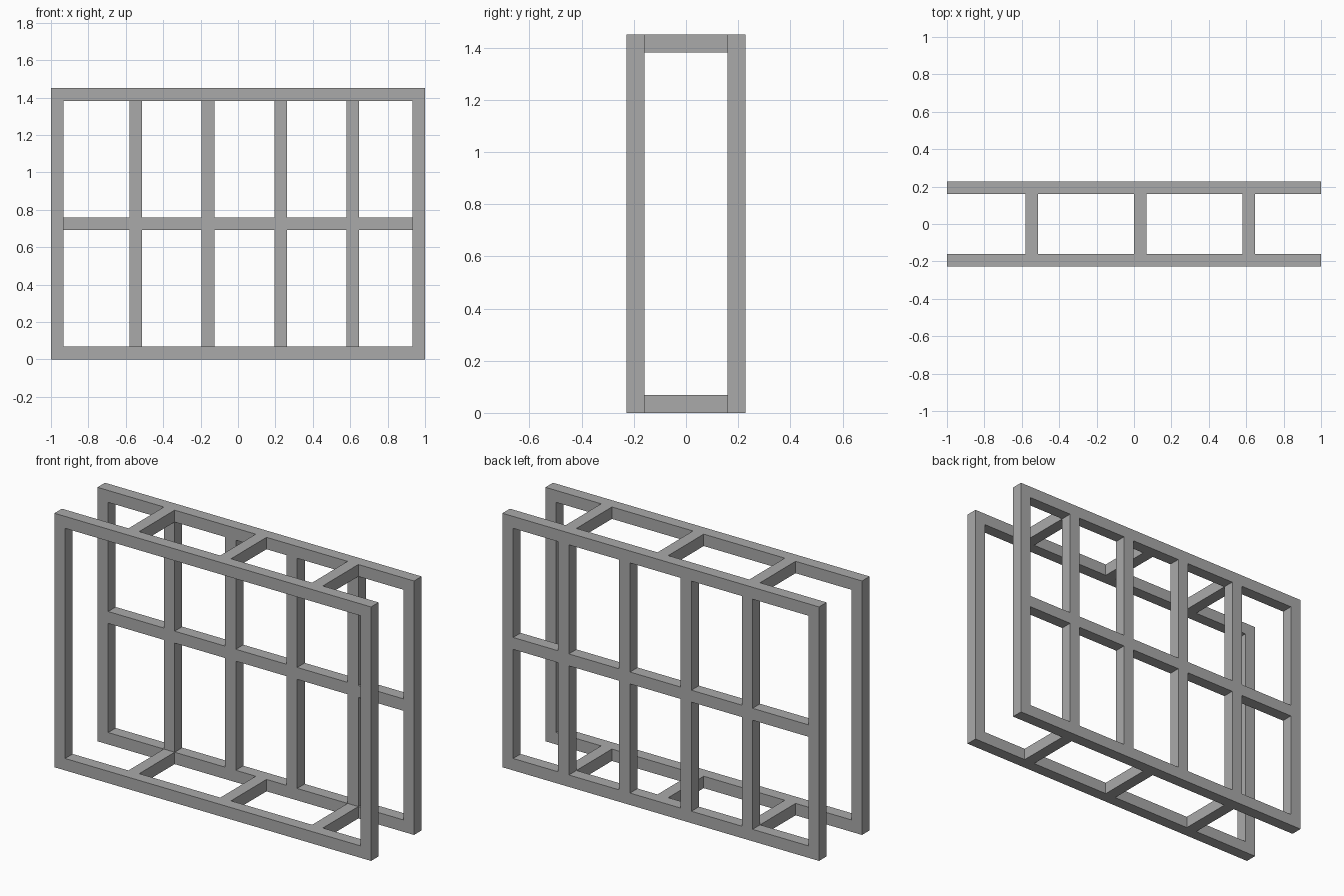
import bpy
import bmesh
from mathutils import Matrix, Vector

cube = bpy.data.objects.get("Cube")
if cube:
    bpy.data.objects.remove(cube, do_unlink=True)

BAR = 0.068             # square bar thickness
HEIGHT = 1.45
HALF_X = 1.0
HALF_Y = 0.228
MID_Z = 0.725
END = BAR / 2           # bar centre offset from an outer face
FRAME_Y = HALF_Y - END
INNER_Y = HALF_Y - BAR

GREY = (0.4, 0.4, 0.4, 1.0)
grey = bpy.data.materials.new("grey metal")
grey.use_nodes = True
grey.diffuse_color = GREY
grey.node_tree.nodes["Principled BSDF"].inputs["Base Color"].default_value = GREY


def bar(name, center, size):
    """Add one flat-sided bar."""
    bm = bmesh.new()
    bmesh.ops.create_cube(bm, size=1, matrix=Matrix.Diagonal((*size, 1)))
    mesh = bpy.data.meshes.new(name)
    bm.to_mesh(mesh)
    bm.free()
    mesh.materials.append(grey)
    obj = bpy.data.objects.new(name, mesh)
    obj.location = Vector(center)
    bpy.context.collection.objects.link(obj)


# Outer frames, front and back
post_height = HEIGHT - 2 * BAR
for side, y in (("front", -FRAME_Y), ("back", FRAME_Y)):
    for level, z in (("bottom", END), ("top", HEIGHT - END)):
        bar(f"{side}_{level}_rail", (0, y, z), (2 * HALF_X, BAR, BAR))
    for hand, x in (("right", END - HALF_X), ("left", HALF_X - END)):
        bar(f"{side}_{hand}_post", (x, y, MID_Z), (BAR, BAR, post_height))

# Back lattice: four uprights, with the middle rail in the gaps between
uprights = [-0.546, -0.16, 0.228, 0.614]
for i, x in enumerate(uprights):
    bar(f"back_upright_{i + 1}", (x, FRAME_Y, MID_Z), (BAR, BAR, post_height))

edges = [END - HALF_X] + uprights + [HALF_X - END]
for i, (a, b) in enumerate(zip(edges, edges[1:])):
    bar(f"back_middle_rail_{i + 1}", ((a + b) / 2, FRAME_Y, MID_Z), (b - a - BAR, BAR, BAR))

# Cross bars joining the two frames
for i, x in enumerate((-0.546, 0.034, 0.614)):
    for level, z in (("bottom", END), ("top", HEIGHT - END)):
        bar(f"{level}_cross_bar_{i + 1}", (x, 0, z), (BAR, 2 * INNER_Y, BAR))
